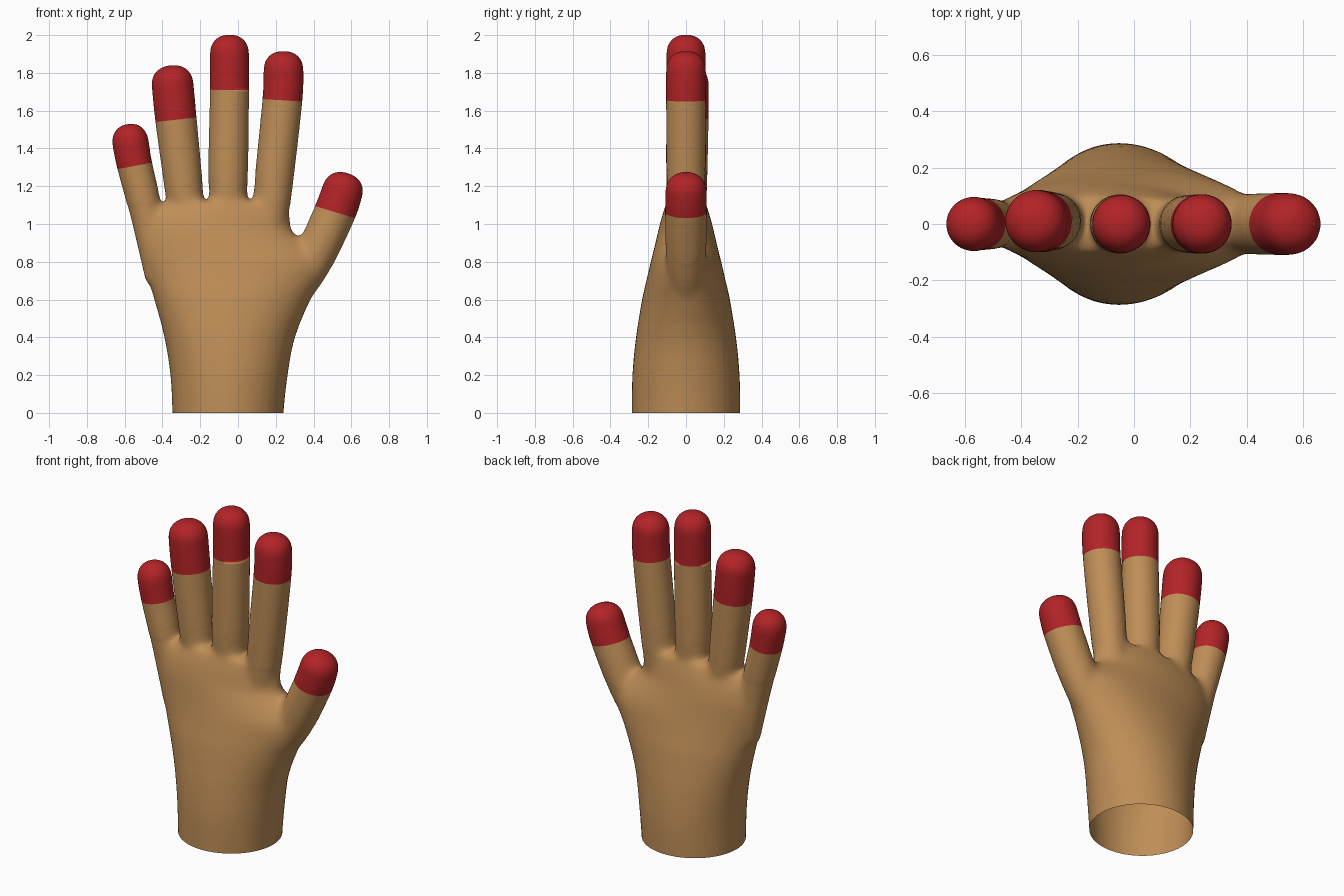
import bpy, bmesh, math
from mathutils import Vector

if "Cube" in bpy.data.objects:
    bpy.data.objects.remove(bpy.data.objects["Cube"])


def material(name, rgb):
    m = bpy.data.materials.new(name)
    m.diffuse_color = (*rgb, 1)
    m.use_nodes = True
    m.node_tree.nodes["Principled BSDF"].inputs["Base Color"].default_value = m.diffuse_color
    return m


def spline(rows, steps=6):
    """Smooth curve through rows of numbers."""
    out = []
    for i in range(len(rows) - 1):
        a, b = rows[max(i - 1, 0)], rows[i]
        c, d = rows[i + 1], rows[min(i + 2, len(rows) - 1)]
        for k in range(steps):
            t = k / steps
            out.append([0.5 * (2 * q + (r - p) * t + (2 * p - 5 * q + 4 * r - s) * t * t
                               + (3 * q - p - 3 * r + s) * t ** 3)
                        for p, q, r, s in zip(a, b, c, d)])
    return out + [list(rows[-1])]


def loft(bm, rings):
    """Skin rings of points into a closed solid."""
    loops = [[bm.verts.new(p) for p in ring] for ring in rings]
    n = len(loops[0])
    for a, b in zip(loops, loops[1:]):
        for i in range(n):
            j = (i + 1) % n
            bm.faces.new((a[i], a[j], b[j], b[i]))
    bm.faces.new(loops[0][::-1])
    bm.faces.new(loops[-1])


def ellipse(centre, u, ru, v, rv, n=40):
    return [centre + u * (ru * math.cos(2 * math.pi * i / n))
            + v * (rv * math.sin(2 * math.pi * i / n)) for i in range(n)]


X, Y = Vector((1, 0, 0)), Vector((0, 1, 0))
bm = bmesh.new()

# Wrist and palm: z, left edge, right edge, half thickness
palm = [(-0.1, -0.345, 0.238, 0.287), (0, -0.347, 0.241, 0.287), (0.2, -0.358, 0.263, 0.284),
        (0.4, -0.39, 0.302, 0.265), (0.6, -0.445, 0.385, 0.233), (0.7, -0.475, 0.44, 0.21),
        (0.8, -0.505, 0.47, 0.187), (0.88, -0.523, 0.39, 0.167), (0.96, -0.53, 0.29, 0.148),
        (1.05, -0.50, 0.275, 0.125), (1.12, -0.38, 0.25, 0.10)]
loft(bm, [ellipse(Vector(((l + r) / 2, 0, z)), X, (r - l) / 2, Y, h)
          for z, l, r, h in spline(palm)])

# Fingers: depth offset, path of (x, z, radius) up to the start of the round end
fingers = [
    (0.0, [(.2, .4, .05), (.28, .6, .085), (.39, .8, .107), (.512, 1.06, .111), (.551, 1.168, .109)]),
    (0.0, [(.15, .85, .09), (.187, 1.2, .102), (.235, 1.655, .106), (.241, 1.81, .106)]),
    (0.0, [(-.05, .9, .09), (-.052, 1.25, .105), (-.045, 1.7, .104), (-.045, 1.897, .104)]),
    (0.01, [(-.25, .85, .09), (-.288, 1.2, .102), (-.328, 1.55, .110), (-.346, 1.735, .111)]),
    (0.0, [(-.42, .7, .07), (-.484, 1.05, .087), (-.547, 1.31, .094), (-.568, 1.425, .097)]),
]
for depth, path in fingers:
    pts = spline(path)
    rings = []
    for i, (x, z, r) in enumerate(pts):
        a, b = pts[max(i - 1, 0)], pts[min(i + 1, len(pts) - 1)]
        t = Vector((b[0] - a[0], 0, b[1] - a[1])).normalized()
        rings.append(ellipse(Vector((x, depth, z)), t.cross(Y), r, Y, r))
    end, radius = Vector((x, depth, z)), r
    for k in range(1, 10):
        s = math.sin(k / 9 * math.pi / 2 * 0.97)
        w = radius * (1 - s ** 2.3) ** (1 / 2.3)
        rings.append(ellipse(end + t * (0.106 * s), t.cross(Y), w, Y, w))
    loft(bm, rings)

bmesh.ops.recalc_face_normals(bm, faces=bm.faces)
mesh = bpy.data.meshes.new("hand")
bm.to_mesh(mesh)
bm.free()
hand = bpy.data.objects.new("hand", mesh)
bpy.context.collection.objects.link(hand)
bpy.context.view_layer.objects.active = hand
hand.select_set(True)

# Fuse palm and fingers into one skin
fuse = hand.modifiers.new("fuse", 'REMESH')
fuse.mode = 'VOXEL'
fuse.voxel_size = 0.012
bpy.ops.object.modifier_apply(modifier=fuse.name)
hand.data.materials.clear()
hand.data.materials.append(material("tan skin", (0.52, 0.27, 0.095)))
hand.data.materials.append(material("red tips", (0.45, 0.017, 0.02)))

bm = bmesh.new()
bm.from_mesh(hand.data)
for f in bm.faces:
    f.material_index = 0
    f.smooth = True


def relax(verts, times):
    for _ in range(times):
        bmesh.ops.smooth_vert(bm, verts=verts, factor=0.5, use_axis_x=True,
                              use_axis_y=True, use_axis_z=True)


# Soften everything lightly, and the webs between fingers more
relax(bm.verts[:], 4)
webs = [(0.07, 1.14), (-0.18, 1.10), (-0.41, 1.04), (0.31, 0.88)]
for size, times in ((0.14, 8), (0.09, 8)):
    relax([v for v in bm.verts
           if any(math.hypot(v.co.x - x, v.co.z - z) < size for x, z in webs)], times)
relax([v for v in bm.verts if 0.45 < v.co.z < 1.1 and v.co.x < 0.5], 12)

# Open wrist
bmesh.ops.bisect_plane(bm, geom=bm.verts[:] + bm.edges[:] + bm.faces[:],
                       plane_co=(0, 0, 0), plane_no=(0, 0, 1), clear_inner=True)

# Coloured finger ends, cut along clean lines: (x, z) of the line, (x, z) direction
tips = [(.517, 1.062, .29, .957), (.235, 1.655, -.06, 1), (-.045, 1.71, 0, 1),
        (-.328, 1.552, -.11, 1), (-.545, 1.308, -.19, 1)]
tips[1] = (.235, 1.655, .06, 1)


def beyond(p, n, start):
    """Faces of one finger past a distance along its axis."""
    found = []
    for f in bm.faces:
        d = f.calc_center_median() - p
        s = d.dot(n)
        if start < s < 0.4 and (d - n * s).length < 0.127:
            found.append(f)
    return found


for x, z, nx, nz in tips:
    p, n = Vector((x, 0, z)), Vector((nx, 0, nz)).normalized()
    faces = beyond(p, n, -0.05)
    edges = {e for f in faces for e in f.edges}
    verts = {v for f in faces for v in f.verts}
    bmesh.ops.bisect_plane(bm, geom=faces + list(edges) + list(verts), plane_co=p, plane_no=n)
    for f in beyond(p, n, 0):
        f.material_index = 1

bm.to_mesh(hand.data)
bm.free()
